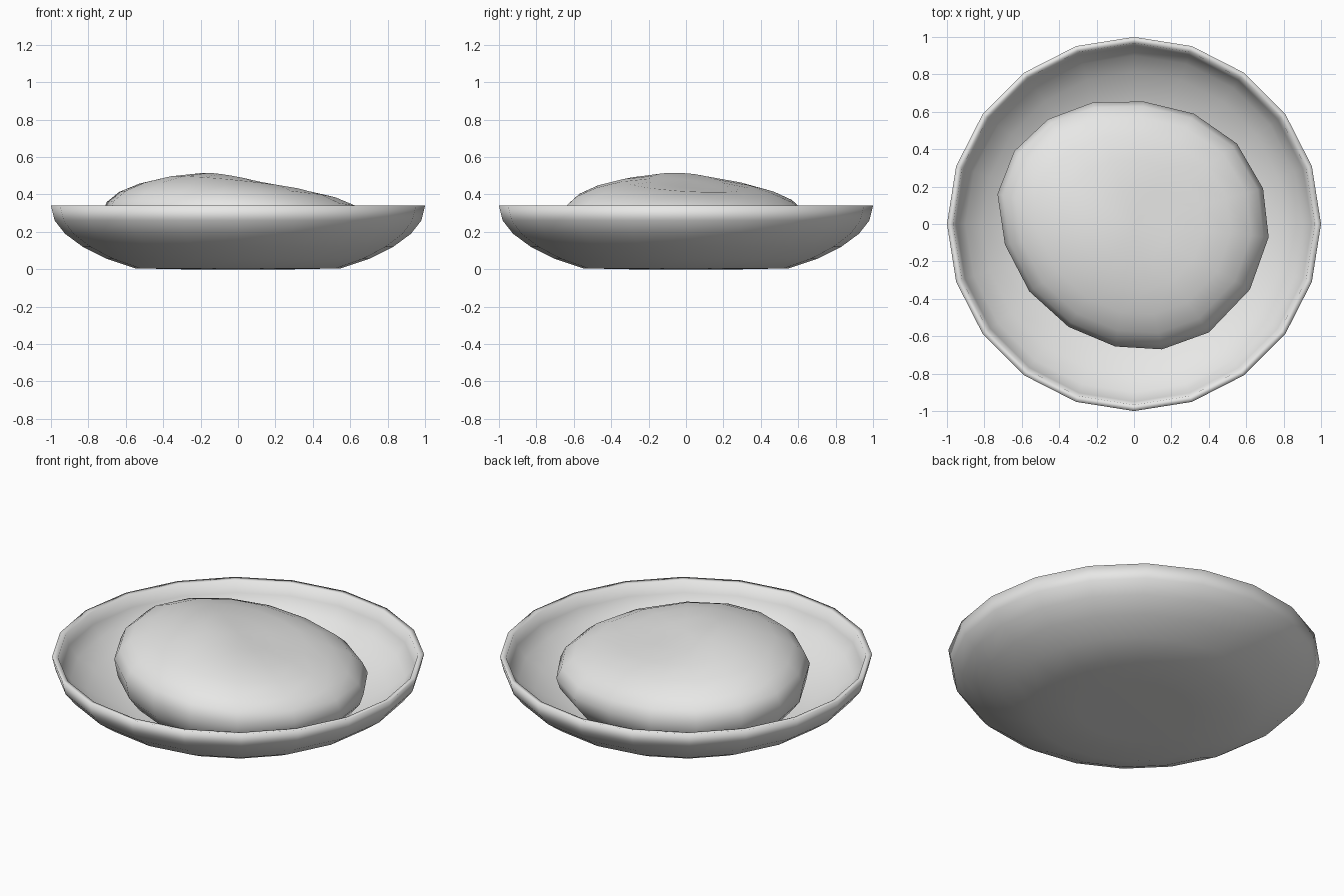
import bpy, bmesh, math

if "Cube" in bpy.data.objects:
    bpy.data.objects.remove(bpy.data.objects["Cube"])

grey = bpy.data.materials.new("pale_grey")
grey.diffuse_color = (0.8, 0.8, 0.79, 1)
grey.use_nodes = True
grey.node_tree.nodes["Principled BSDF"].inputs["Base Color"].default_value = grey.diffuse_color


def rings_to_object(name, rings, start, end):
    """Bridge successive rings of points, closing each end with a fan."""
    bm = bmesh.new()
    loops = [[bm.verts.new(p) for p in ring] for ring in rings]
    n = len(loops[0])
    for a, b in zip(loops, loops[1:]):
        for i in range(n):
            j = (i + 1) % n
            bm.faces.new((a[i], a[j], b[j], b[i]))
    for loop, tip in ((loops[0], start), (loops[-1], end)):
        c = bm.verts.new(tip)
        for i in range(n):
            bm.faces.new((loop[i], loop[(i + 1) % n], c))
    bmesh.ops.recalc_face_normals(bm, faces=bm.faces)
    for f in bm.faces:
        f.smooth = True
    me = bpy.data.meshes.new(name)
    bm.to_mesh(me)
    bm.free()
    me.materials.append(grey)
    ob = bpy.data.objects.new(name, me)
    bpy.context.collection.objects.link(ob)
    return ob


# Bowl: twenty sided lathe, outside then over the rim and down the inside
profile = [(0.30, 0.0), (0.55, 0.005), (0.70, 0.055), (0.83, 0.12), (0.925, 0.19),
           (0.98, 0.26), (1.0, 0.34), (0.967, 0.335), (0.95, 0.27),
           (0.90, 0.205), (0.81, 0.14), (0.69, 0.08), (0.54, 0.035), (0.30, 0.03)]
bowl_rings = [[(r * math.cos(i * math.pi / 10), r * math.sin(i * math.pi / 10), z)
               for i in range(20)] for r, z in profile]
rings_to_object("bowl", bowl_rings, (0, 0, 0), (0, 0, 0.03))

# Filling: uneven sixteen sided mound, tilted towards the right and back
outline = [(0.72, -0.07), (0.69, 0.19), (0.55, 0.43), (0.32, 0.59), (0.05, 0.655),
           (-0.22, 0.65), (-0.46, 0.56), (-0.64, 0.39), (-0.73, 0.16), (-0.69, -0.11),
           (-0.56, -0.36), (-0.35, -0.55), (-0.10, -0.655), (0.15, -0.67),
           (0.40, -0.58), (0.62, -0.35)]
heights = [(0.70, 0.04), (0.88, 0.10), (0.97, 0.18), (1.0, 0.265), (0.96, 0.325),
           (0.87, 0.378), (0.72, 0.423), (0.52, 0.456), (0.27, 0.474)]
mound_rings = []
for s, z in heights:
    tilt = 1 if z > 0.2 else 0.5
    mound_rings.append([(x * s, y * s, z - tilt * (0.055 * x + 0.03 * y))
                        for x, y in outline])
rings_to_object("mound", mound_rings, (0, 0, 0.04), (0, 0, 0.479))
